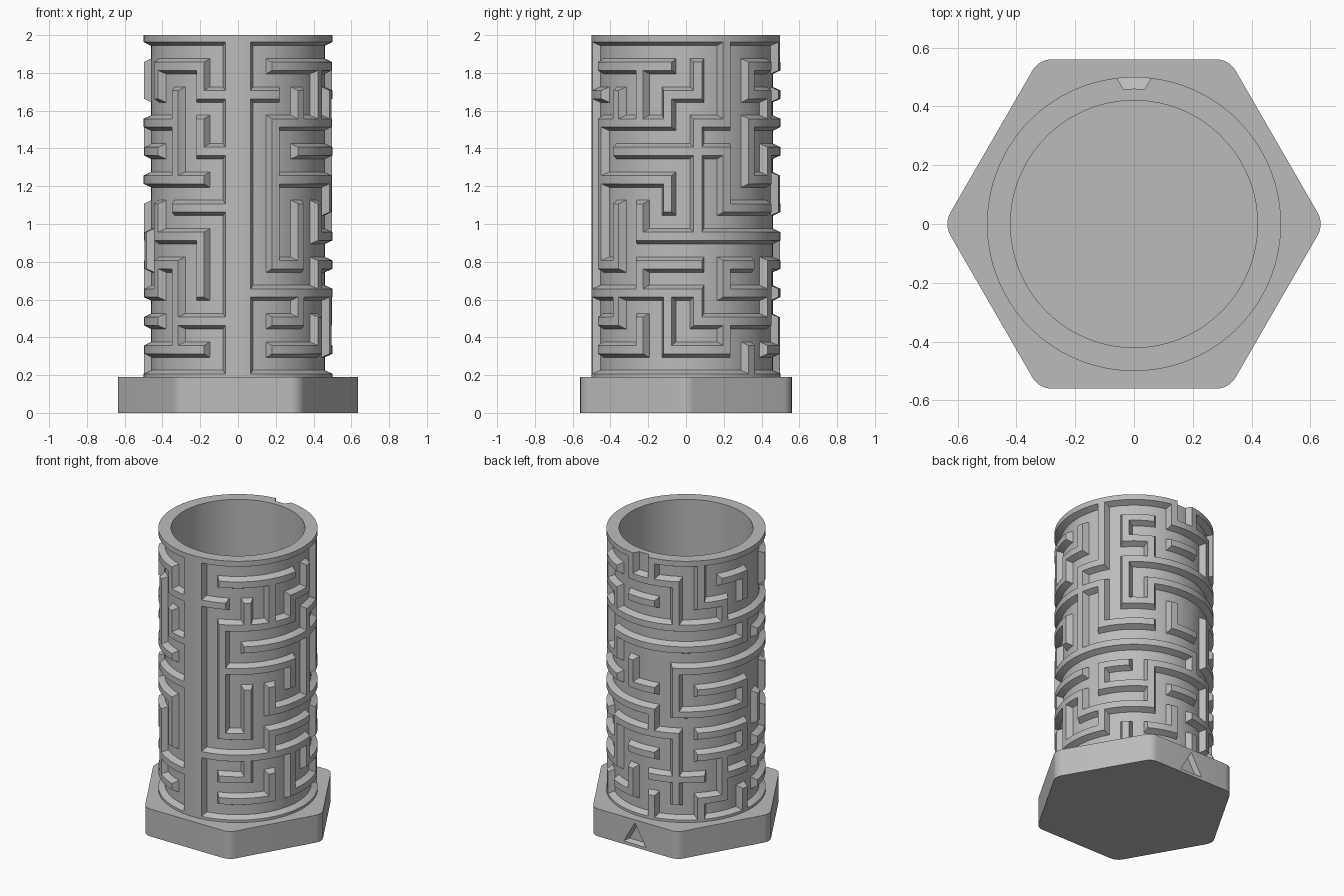
import bpy, bmesh
from math import sin, cos, pi, radians, sqrt

cube = bpy.data.objects.get("Cube")
if cube:
    bpy.data.objects.remove(cube)

grey = bpy.data.materials.new("plain grey")
grey.use_nodes = True
grey.diffuse_color = (0.5, 0.5, 0.5, 1)
grey.node_tree.nodes["Principled BSDF"].inputs["Base Color"].default_value = (0.5, 0.5, 0.5, 1)

# Maze walls, listed from the bottom up and counter-clockwise from the front
FLAT = [
    "###################",
    ".##.##..#...#..###.",
    ".#...###..##.#.#.##",
    "#####.##.#..##.#...",
    ".#.##.#.###.##..#..",
    "...#######.###..##.",
    "......##.#..##...##",
    ".###...#...#######.",
    "..####..######.#..#",
    ".###.#.##########..",
    "#...#..#.#..#.....#",
    ".###...#.##..#..##.",
    "#########.#########",
]
UPRIGHT = [
    "#......#..#.#.#....#",
    "#..##.#..#.#.#...#.#",
    "#.#.##..#..#.#...#.#",
    "#..#..#.#..#..#.####",
    "###.......#....#..##",
    "####.#.....#..#.#..#",
    "##..###..#.#.......#",
    "##...####........#.#",
    "##...#.#......#..###",
    "#.###.#.#..#.#...#.#",
    "#..#.###...##.#.#.##",
    "#.....#..##.#......#",
]
COLS, ROWS = 19, 12
OUTER, GROOVE, BORE = 0.5, 0.46, 0.42
TOP_HALF, FOOT_HALF = 0.022, 0.041     # half widths of a wall at crest and foot
Z0, DZ = 0.185, 0.15
SEAM = radians(5.2)                    # half angle of the wide front rib
PITCH = (2 * pi - 2 * SEAM) / COLS
FLOOR, BASE_TOP = 0.11, 0.19


def filled(table, row, col):
    return 0 <= row < len(table) and 0 <= col < len(table[0]) and table[row][col] == "#"


def raised(a, z):
    (_, a_line, k), (_, z_line, r) = a, z
    if a_line and z_line:
        return (filled(FLAT, r, k) or filled(FLAT, r, k - 1)
                or filled(UPRIGHT, r, k) or filled(UPRIGHT, r - 1, k))
    if a_line:
        return filled(UPRIGHT, r, k)
    return z_line and filled(FLAT, r, k)


# Stations around and up the sleeve: (position, is on a wall line, index)
around, up = [], []
ta, fa = TOP_HALF / OUTER, FOOT_HALF / OUTER
for k in range(COLS + 1):
    mid = SEAM + k * PITCH
    start = 0 if k == 0 else mid - ta
    end = 2 * pi - 0.04 if k == COLS else mid + ta
    n = 3 if k in (0, COLS) else 1
    around += [(start + (end - start) * i / n, True, k) for i in range(n + 1)]
    if k < COLS:
        lo, hi = mid + fa, mid + PITCH - fa
        around += [(lo + (hi - lo) * i / 4, False, k) for i in range(5)]
for r in range(ROWS + 1):
    mid = Z0 + r * DZ
    up.append((FLOOR if r == 0 else mid - TOP_HALF, True, r))
    up.append((2.0 if r == ROWS else mid + TOP_HALF, True, r))
    if r < ROWS:
        up += [(mid + FOOT_HALF, False, r), (mid + DZ - FOOT_HALF, False, r)]


def finish(name, bm):
    mesh = bpy.data.meshes.new(name)
    bm.to_mesh(mesh)
    bm.free()
    obj = bpy.data.objects.new(name, mesh)
    mesh.materials.append(grey)
    bpy.context.collection.objects.link(obj)
    return obj


def smooth(obj):
    bpy.ops.object.select_all(action="DESELECT")
    obj.select_set(True)
    bpy.context.view_layer.objects.active = obj
    bpy.ops.object.shade_smooth_by_angle(angle=radians(30))


# Maze sleeve: relief wall, rim and bore in one skin
bm = bmesh.new()


def vert(radius, angle, z):
    return bm.verts.new((radius * sin(angle), -radius * cos(angle), z))


rings = [[vert(OUTER if raised(a, z) else GROOVE, a[0], z[0]) for a in around] for z in up]
count = len(around)
for j in range(len(up) - 1):
    for i in range(count):
        n = (i + 1) % count
        a, b, c, d = rings[j][i], rings[j][n], rings[j + 1][n], rings[j + 1][i]
        corner = around[i][1] != around[n][1] and up[j][1] != up[j + 1][1]
        if not corner:
            bm.faces.new((a, b, c, d))
        elif around[i][1] == up[j][1]:
            bm.faces.new((a, b, c))
            bm.faces.new((a, c, d))
        else:
            bm.faces.new((a, b, d))
            bm.faces.new((b, c, d))
rim = [vert(BORE, a[0], 2.0) for a in around]
foot = [vert(BORE, a[0], FLOOR) for a in around]
for upper, lower in ((rings[-1], rim), (rim, foot)):
    for i in range(count):
        n = (i + 1) % count
        bm.faces.new((upper[i], upper[n], lower[n], lower[i]))
bm.faces.new(foot)
smooth(finish("maze_sleeve", bm))

# Hexagonal base with rounded corners
bm = bmesh.new()
APOTHEM, ROUND = 0.56, 0.078
centre = (APOTHEM - ROUND) * 2 / sqrt(3)
outline = []
for side in range(6):
    mid = side * pi / 3
    for step in range(7):
        ang = mid + (step / 6 - 0.5) * pi / 3
        outline.append(bm.verts.new((centre * cos(mid) + ROUND * cos(ang),
                                     centre * sin(mid) + ROUND * sin(ang), 0)))
face = bm.faces.new(outline)
lid = bmesh.ops.extrude_face_region(bm, geom=[face])["geom"]
bmesh.ops.translate(bm, vec=(0, 0, BASE_TOP),
                    verts=[v for v in lid if isinstance(v, bmesh.types.BMVert)])
bmesh.ops.recalc_face_normals(bm, faces=bm.faces)
base = finish("hex_base", bm)


def cut(target, cutter):
    cutter.hide_render = True
    mod = target.modifiers.new("cut", "BOOLEAN")
    mod.operation, mod.solver, mod.object = "DIFFERENCE", "EXACT", cutter
    bpy.context.view_layer.objects.active = target
    bpy.ops.object.modifier_apply(modifier=mod.name)
    bpy.data.objects.remove(cutter)


# Bore socket in the base
bpy.ops.mesh.primitive_cylinder_add(vertices=64, radius=0.45, depth=0.4, location=(0, 0, 0.3))
cut(base, bpy.context.object)

# Triangular start mark sunk into the back face
bm = bmesh.new()
layers = []
for y, size in ((APOTHEM - 0.035, 0.075), (APOTHEM + 0.01, 0.105)):
    layers.append([bm.verts.new((size * sin(i * 2 * pi / 3), y, 0.07 + size * cos(i * 2 * pi / 3)))
                   for i in range(3)])
for i in range(3):
    n = (i + 1) % 3
    bm.faces.new((layers[0][i], layers[0][n], layers[1][n], layers[1][i]))
for layer in layers:
    bm.faces.new(layer)
bmesh.ops.recalc_face_normals(bm, faces=bm.faces)
cut(base, finish("mark_cutter", bm))
smooth(base)
